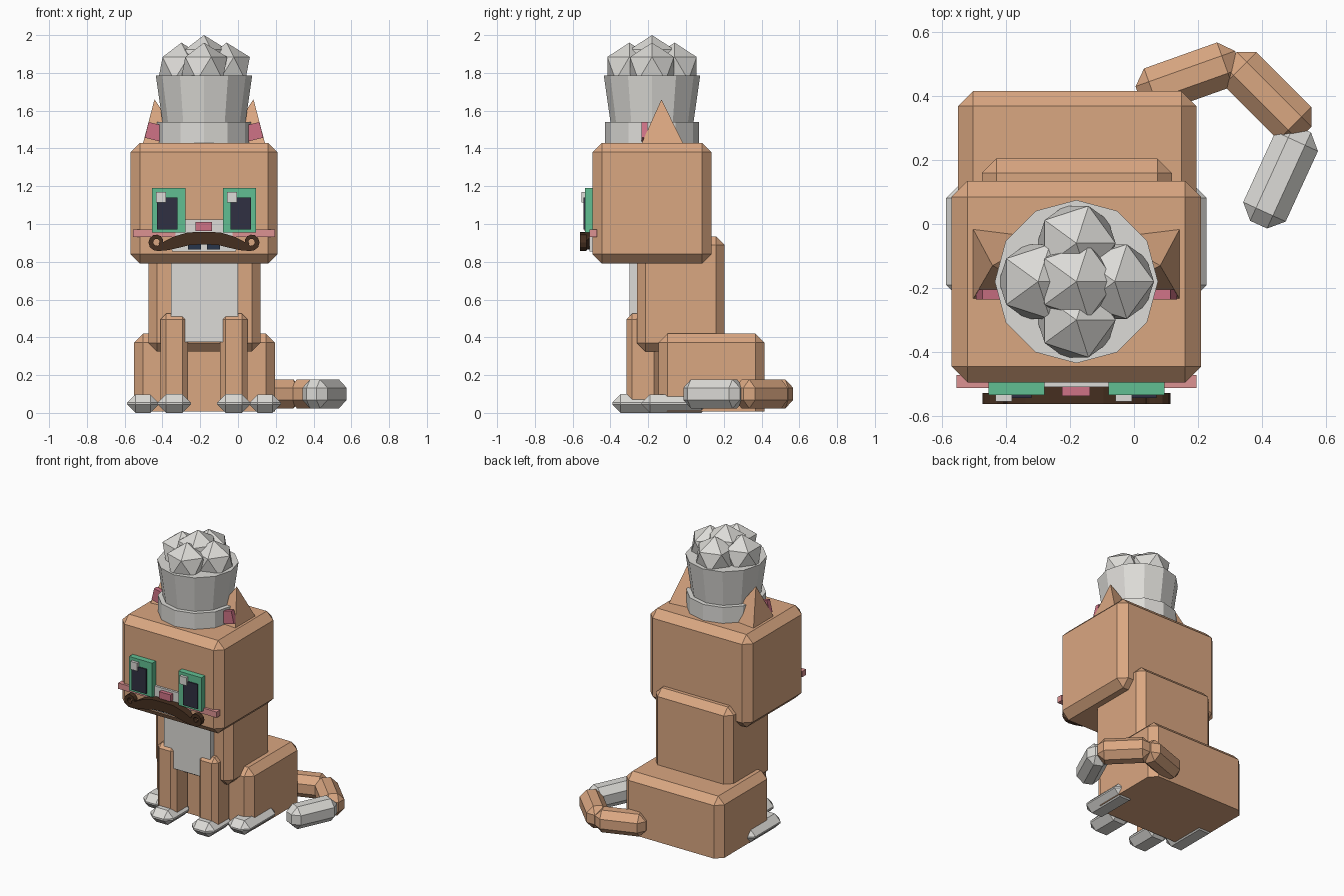
import bpy, bmesh, math
from mathutils import Vector, Matrix

if "Cube" in bpy.data.objects:
    bpy.data.objects.remove(bpy.data.objects["Cube"])

CX = -0.18  # symmetry plane of the cat


def material(name, rgb):
    m = bpy.data.materials.new(name)
    m.diffuse_color = (*rgb, 1)
    m.use_nodes = True
    m.node_tree.nodes["Principled BSDF"].inputs["Base Color"].default_value = m.diffuse_color
    return m


ORANGE = material("orange fur", (0.70, 0.385, 0.22))
WHITE = material("white", (0.72, 0.71, 0.68))
GREEN = material("green", (0.12, 0.52, 0.29))
DARK = material("dark pupil", (0.03, 0.03, 0.055))
PINK = material("pink", (0.62, 0.17, 0.24))
LIGHT_PINK = material("light pink", (0.72, 0.29, 0.29))
BROWN = material("dark brown", (0.06, 0.028, 0.014))
NAVY = material("navy", (0.02, 0.035, 0.07))


def finish(name, bm, mat):
    bmesh.ops.recalc_face_normals(bm, faces=bm.faces[:])
    me = bpy.data.meshes.new(name)
    bm.to_mesh(me)
    bm.free()
    me.materials.append(mat)
    ob = bpy.data.objects.new(name, me)
    bpy.context.collection.objects.link(ob)
    return ob


def block(name, mat, x, y, z, bevel=0, flat_bottom=False, turn=None):
    """Box from (min, max) ranges with chamfered edges; turn = (axis, degrees)."""
    lo, hi = Vector((x[0], y[0], z[0])), Vector((x[1], y[1], z[1]))
    bm = bmesh.new()
    bmesh.ops.create_cube(bm, size=1, matrix=Matrix.Diagonal((*(hi - lo), 1)))
    if bevel:
        edges = [e for e in bm.edges
                 if not (flat_bottom and all(v.co.z < 0 for v in e.verts))]
        bmesh.ops.bevel(bm, geom=edges, offset=bevel, segments=1,
                        affect='EDGES', profile=0.5)
    rot = Matrix.Rotation(math.radians(turn[1]), 4, turn[0]) if turn else Matrix()
    bm.transform(Matrix.Translation((lo + hi) / 2) @ rot)
    return finish(name, bm, mat)


def pair(name, mat, d, y, z, bevel=0, tilt=0):
    """Two blocks mirrored across the cat; d = distance range from its middle."""
    for side, s in (("left", -1), ("right", 1)):
        x = sorted((CX + s * d[0], CX + s * d[1]))
        block(f"{side}_{name}", mat, x, y, z, bevel,
              turn=('Y', s * tilt) if tilt else None)


# Body
block("head", ORANGE, (-0.57, 0.21), (-0.495, 0.135), (0.79, 1.43), 0.05)
block("torso", ORANGE, (-0.475, 0.118), (-0.26, 0.205), (0.325, 0.935), 0.045)
block("haunches", ORANGE, (-0.55, 0.195), (-0.145, 0.415), (0.008, 0.42), 0.047, True)
block("chest_patch", WHITE, (-0.355, 0.0), (-0.30, -0.24), (0.375, 0.82))
pair("front_leg", ORANGE, (0.085, 0.23), (-0.315, -0.14), (0.03, 0.525), 0.03)
pair("front_foot", WHITE, (0.07, 0.245), (-0.39, -0.13), (0.0, 0.10), 0.044)
pair("back_foot", WHITE, (0.24, 0.407), (-0.235, 0.125), (0.0, 0.098), 0.044)

# Tail: three chamfered segments (centre x, centre y, heading)
for i, (x, y, a, mat) in enumerate(((0.17, 0.458, 19.6, ORANGE),
                                    (0.417, 0.40, -45, ORANGE),
                                    (0.458, 0.148, -114.6, WHITE))):
    block(f"tail_segment_{i + 1}", mat, (x - 0.165, x + 0.165),
          (y - 0.073, y + 0.073), (0.024, 0.177), 0.044, turn=('Z', a))

# Ears: leaning pyramids, plus inner ears
for side, s in (("left", -1), ("right", 1)):
    bm = bmesh.new()
    base = [bm.verts.new((CX + s * d, y, 1.42)) for d, y in
            ((0.325, -0.012), (0.325, -0.238), (0.10, -0.215), (0.10, -0.04))]
    tip = bm.verts.new((CX + s * 0.262, -0.13, 1.66))
    bm.faces.new(base)
    for i in range(4):
        bm.faces.new((base[i], base[(i + 1) % 4], tip))
    finish(f"{side}_ear", bm, ORANGE)
pair("inner_ear", PINK, (0.215, 0.305), (-0.236, -0.205), (1.445, 1.53), tilt=-14)


# Tall hat: band, flared crown and puffs
def cone(name, r1, r2, z1, z2):
    bm = bmesh.new()
    bmesh.ops.create_cone(bm, cap_ends=True, segments=12, radius1=r1, radius2=r2,
                          depth=z2 - z1,
                          matrix=Matrix.Translation((CX, CX, (z1 + z2) / 2)))
    return finish(name, bm, WHITE)


cone("hat_band", 0.25, 0.25, 1.42, 1.54)
cone("hat_crown", 0.22, 0.255, 1.54, 1.787)
for i, (dx, dy, z) in enumerate(((0, 0, 1.863), (0.12, 0, 1.823), (-0.12, 0, 1.823),
                                 (0, 0.12, 1.823), (0, -0.12, 1.823))):
    bm = bmesh.new()
    bmesh.ops.create_icosphere(bm, subdivisions=1, radius=0.137,
                               matrix=Matrix.Translation((CX + dx, CX + dy, z)))
    finish(f"hat_puff_{i + 1}", bm, WHITE)

# Face
for side, c, p in (("left", -0.367, -0.375), ("right", 0.008, 0.015)):
    block(f"{side}_eye", GREEN, (c - 0.088, c + 0.088), (-0.535, -0.48), (0.955, 1.19))
    block(f"{side}_pupil", DARK, (p - 0.055, p + 0.055), (-0.543, -0.53), (0.97, 1.14))
    block(f"{side}_eye_glint", WHITE, (c - 0.066, c - 0.014), (-0.554, -0.53), (1.115, 1.17))
block("muzzle", WHITE, (-0.35, -0.01), (-0.51, -0.48), (0.855, 1.025))
block("nose", PINK, (-0.225, -0.138), (-0.537, -0.50), (0.963, 1.01))
pair("whisker", LIGHT_PINK, (0.15, 0.375), (-0.512, -0.472), (0.932, 0.972))
pair("mouth", NAVY, (0.015, 0.085), (-0.518, -0.50), (0.865, 0.91))

# Moustache: ribbon with curled ends, (distance, height, half width)
half = [(0.08, 0.922, 0.034), (0.15, 0.903, 0.032), (0.20, 0.885, 0.025)]
for k in range(11):
    a = math.radians(-100 + 32 * k)
    r = 0.035 - 0.0012 * k
    half.append((0.25 + r * math.cos(a), 0.905 + r * math.sin(a), 0.014 - 0.0005 * k))
path = [(-d, z, w) for d, z, w in reversed(half)] + [(0, 0.925, 0.033)] + half
bm = bmesh.new()
rings = []
for i, (d, z, w) in enumerate(path):
    a, b = path[max(i - 1, 0)], path[min(i + 1, len(path) - 1)]
    n = Vector((-(b[1] - a[1]), b[0] - a[0])).normalized() * w
    rings.append([bm.verts.new((CX + d + s * n.x, y, z + s * n.y))
                  for s, y in ((1, -0.562), (-1, -0.562), (-1, -0.505), (1, -0.505))]
                 if abs(d) < 0.17 else
                 [bm.verts.new((CX + d + s * n.x, y, z + s * n.y))
                  for s, y in ((1, -0.562), (-1, -0.562), (-1, -0.528), (1, -0.528))])
for p, q in zip(rings, rings[1:]):
    for j in range(4):
        bm.faces.new((p[j], p[(j + 1) % 4], q[(j + 1) % 4], q[j]))
bm.faces.new(rings[0])
bm.faces.new(rings[-1])
finish("moustache", bm, BROWN)
